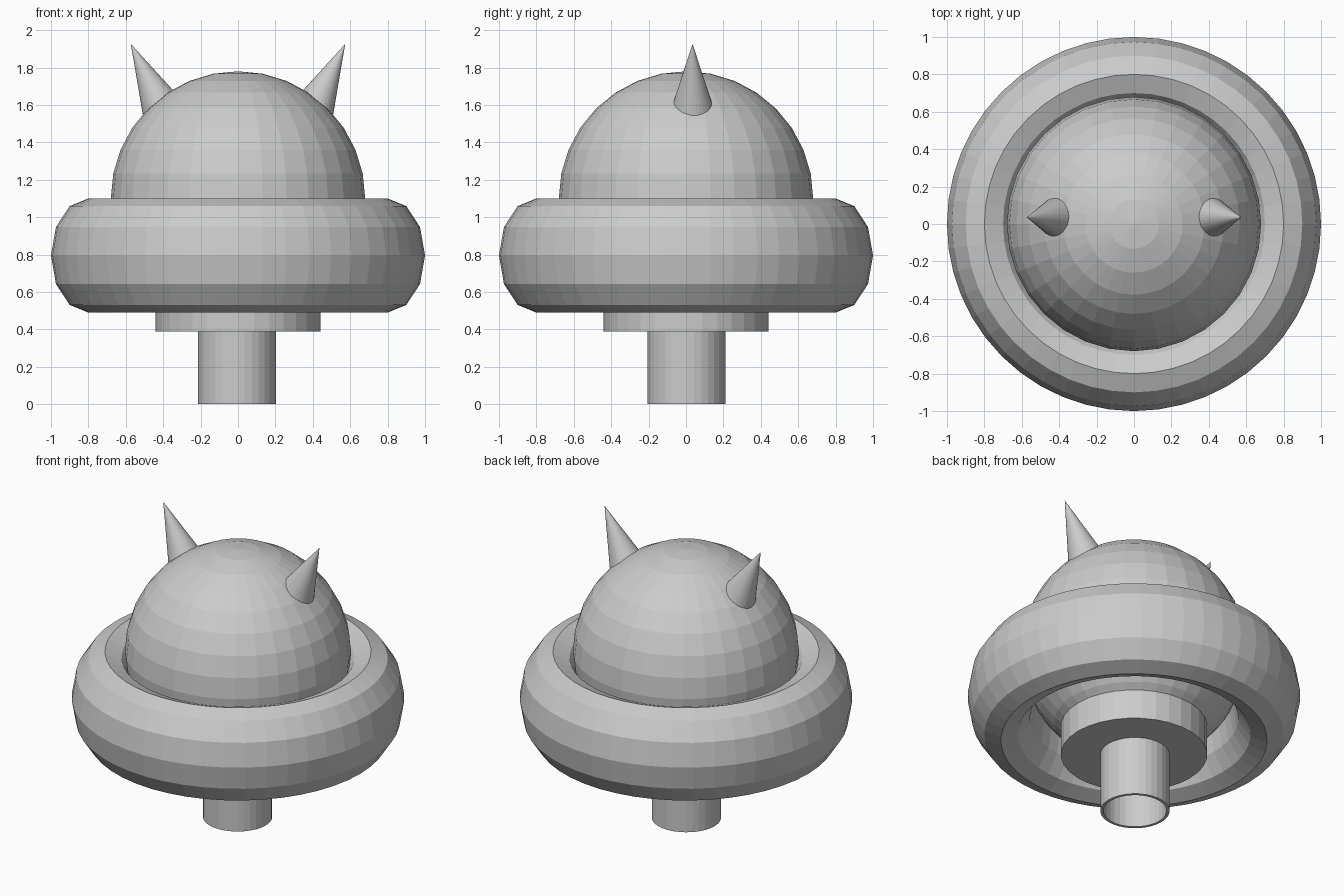
import bpy
from math import radians, sin, cos

if "Cube" in bpy.data.objects:
    bpy.data.objects.remove(bpy.data.objects["Cube"])


def finish(name):
    ob = bpy.context.object
    ob.name = name
    return ob


# Rounded ring around the dome, stretched vertically
bpy.ops.mesh.primitive_torus_add(major_radius=0.8, minor_radius=0.2, major_segments=48,
                                 minor_segments=12, location=(0, 0, 0.795))
finish("ring").scale.z = 0.305 / 0.2

# Dome: a full sphere sitting inside the ring
bpy.ops.mesh.primitive_uv_sphere_add(segments=32, ring_count=16, radius=0.68, location=(0, 0, 1.1))
finish("dome")

# Solid collar under the dome
bpy.ops.mesh.primitive_cylinder_add(vertices=32, radius=0.44, depth=0.21, location=(0, 0, 0.495))
finish("collar")

# Hollow pipe at the bottom
bpy.ops.mesh.primitive_cylinder_add(vertices=32, radius=0.208, depth=0.42, end_fill_type='NOTHING',
                                    location=(-0.005, 0.003, 0.21))
pipe = finish("pipe")
wall = pipe.modifiers.new("wall", 'SOLIDIFY')
wall.thickness = 0.018
wall.offset = -1

# Pair of horns leaning outwards, bases sunk into the dome
tilt, depth = radians(26), 0.46
for side, name in ((-1, "left_horn"), (1, "right_horn")):
    x = side * (0.573 - sin(tilt) * depth / 2)
    z = 1.926 - cos(tilt) * depth / 2
    bpy.ops.mesh.primitive_cone_add(vertices=32, radius1=0.135, radius2=0, depth=depth,
                                    location=(x, 0.035, z), rotation=(0, side * tilt, 0))
    finish(name)
